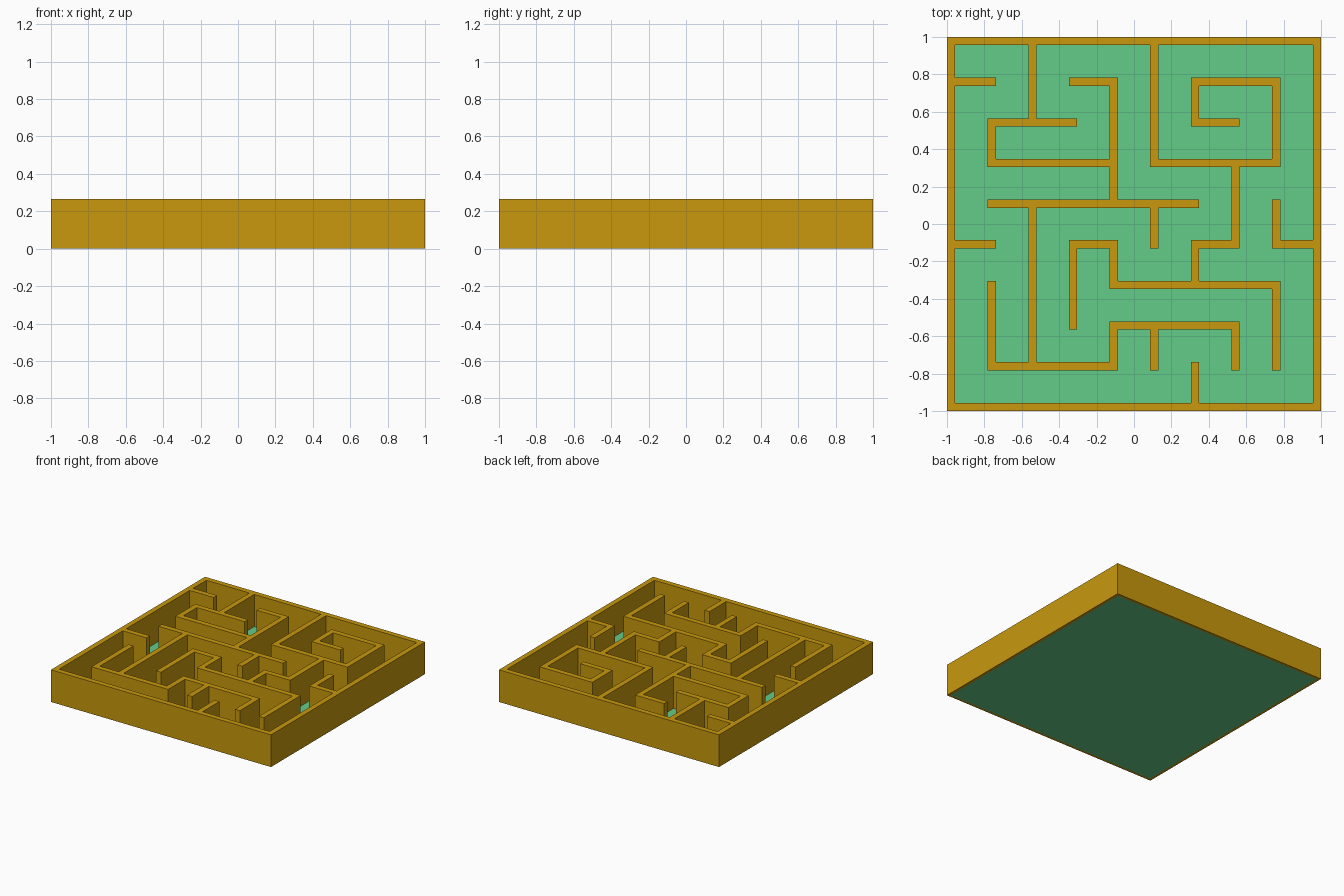
import bpy, bmesh

if "Cube" in bpy.data.objects:
    bpy.data.objects.remove(bpy.data.objects["Cube"])

CELLS = 9          # cells per side
T = 0.044          # wall thickness
H = 0.265          # wall height
PITCH = (2 - T) / CELLS

# Wall runs as polylines through grid nodes (column, row), origin front left
RUNS = [
    [(0, 0), (9, 0), (9, 9), (0, 9), (0, 0)],                      # outer frame
    [(0, 8), (1, 8)],
    [(2, 9), (2, 7)],
    [(3, 7), (1, 7), (1, 6), (4, 6)],
    [(3, 8), (4, 8), (4, 5)],
    [(5, 9), (5, 6), (8, 6), (8, 8), (6, 8), (6, 7), (7, 7)],
    [(7, 6), (7, 4), (6, 4), (6, 3)],
    [(3, 2), (3, 4), (4, 4), (4, 3), (8, 3), (8, 1)],
    [(1, 5), (6, 5)],
    [(5, 5), (5, 4)],
    [(2, 5), (2, 1)],
    [(1, 3), (1, 1), (4, 1), (4, 2), (7, 2), (7, 1)],
    [(5, 2), (5, 1)],
    [(0, 4), (1, 4)],
    [(8, 5), (8, 4), (9, 4)],
    [(6, 0), (6, 1)],
]


def material(name, color):
    m = bpy.data.materials.new(name)
    m.diffuse_color = (*color, 1)
    m.use_nodes = True
    m.node_tree.nodes["Principled BSDF"].inputs["Base Color"].default_value = m.diffuse_color
    return m


def add_object(name, bm, mat):
    me = bpy.data.meshes.new(name)
    bm.to_mesh(me)
    bm.free()
    me.materials.append(mat)
    ob = bpy.data.objects.new(name, me)
    bpy.context.collection.objects.link(ob)
    return ob


# Footprint: alternating wall-wide and passage-wide strips, filled where walls run
filled = set()
for run in RUNS:
    for (x0, y0), (x1, y1) in zip(run, run[1:]):
        for i in range(2 * min(x0, x1), 2 * max(x0, x1) + 1):
            for j in range(2 * min(y0, y1), 2 * max(y0, y1) + 1):
                filled.add((i, j))

edges = [-1 + k * PITCH + o for k in range(CELLS + 1) for o in (0, T)]

# Maze walls: one welded solid raised from the footprint
bm = bmesh.new()
for i, j in sorted(filled):
    corners = [(i, j), (i + 1, j), (i + 1, j + 1), (i, j + 1)]
    bm.faces.new([bm.verts.new((edges[a], edges[b], 0.0005)) for a, b in corners])
bmesh.ops.remove_doubles(bm, verts=bm.verts[:], dist=0.0001)
top = bmesh.ops.extrude_face_region(bm, geom=bm.faces[:], use_keep_orig=True)
for v in top["geom"]:
    if isinstance(v, bmesh.types.BMVert):
        v.co.z = H
bmesh.ops.recalc_face_normals(bm, faces=bm.faces[:])
add_object("maze_walls", bm, material("ochre", (0.578, 0.314, 0.004)))

# Floor: thin sheet reaching the middle of the outer walls
bm = bmesh.new()
bmesh.ops.create_grid(bm, x_segments=1, y_segments=1, size=1 - T / 2)
add_object("maze_floor", bm, material("green", (0.127, 0.597, 0.246)))
